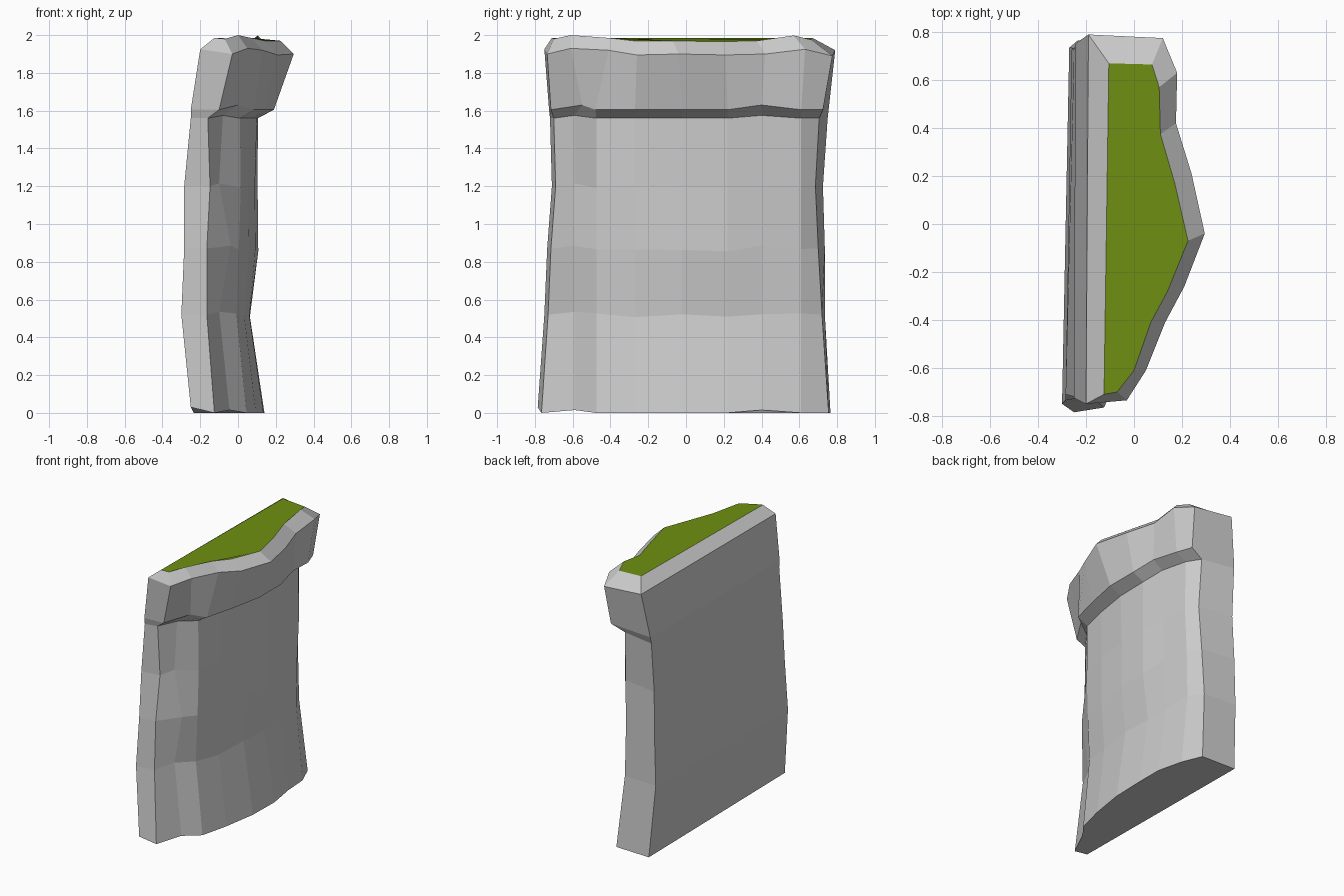
import bpy
import random

if "Cube" in bpy.data.objects:
    bpy.data.objects.remove(bpy.data.objects["Cube"])

random.seed(4)

# Plan outlines run round the rock: back corner, front face, other back corner
BODY_X = [-.25, -.16, -.08, .01, .06, .10, .105, .09, .06, 0, -.25]
BODY_Y = [-.72, -.71, -.59, -.475, -.27, -.02, .22, .40, .61, .70, .74]
LIP = [(-.25, -.725), (-.10, -.715), (0, -.55), (.085, -.48), (.14, -.27), (.19, -.02),
       (.19, .22), (.165, .40), (.14, .61), (.10, .725), (-.24, .755)]
RIM = [(-.2, -.75), (-.03, -.735), (.05, -.61), (.13, -.41), (.21, -.26), (.295, -.04),
       (.24, .21), (.175, .42), (.18, .63), (.12, .775), (-.19, .79)]
CAP = [(-.125, -.71), (-.07, -.70), (0, -.61), (.07, -.41), (.14, -.28), (.225, -.07),
       (.17, .17), (.11, .375), (.105, .57), (.075, .665), (-.105, .67)]
BUMP = [0, 0, 1, 0, 0, 0, 0, 1, 0, 0, 0]      # raised points along each ledge

# Body levels: height, near and far back x, front shift, bow shift, side bulge,
# y of near/far ends, far corner y
LEVELS = [(0, -.25, -.235, .035, 0, 0, -.785, .765, .755),
          (.52, -.30, -.27, -.005, -.04, -.01, -.75, .735, .72),
          (.87, -.285, -.26, -.005, .005, .045, -.735, .735, .70),
          (1.2, -.285, -.25, .012, -.02, -.03, -.71, .725, .685),
          (1.56, -.25, -.245, 0, 0, 0, -.72, .75, .705)]


def body_ring(z, back0, back1, shift, bow, bulge, y0, y1, corner):
    ring = []
    for i, (x, y) in enumerate(zip(BODY_X, BODY_Y)):
        if i == 0:
            ring.append((back0, y0, z if z else .03))
        elif i == 10:
            ring.append((back1, y1, z))
        else:
            y = y0 + .02 if i == 1 else corner if i == 9 else y
            x += shift + bow * max(0, 1 - abs(i - 5.5) / 4) + (bulge if i == 2 else 0)
            rough = 1 if .1 < z < 1.5 and 2 < i < 9 else 0    # chiselled face
            ring.append((x + rough * random.uniform(-.01, .006), y,
                         z + .015 * BUMP[i] + rough * random.uniform(-.015, .01)))
    return ring


def mesh_object(name, verts, faces):
    mesh = bpy.data.meshes.new(name)
    mesh.from_pydata(verts, [], faces)
    mesh.update()
    obj = bpy.data.objects.new(name, mesh)
    bpy.context.collection.objects.link(obj)
    return obj


# Stacked rings: wall, overhanging lip, rim, sloped shoulder
rings = [body_ring(*lv) for lv in LEVELS]
rings.append([(x, y, 1.605 + .025 * b) for (x, y), b in zip(LIP, BUMP)])
rim_z = [1.925, 1.90, 1.93, 1.92, 1.895, 1.90, 1.895, 1.90, 1.925, 1.89, 1.92]
rings.append([(x, y, z) for (x, y), z in zip(RIM, rim_z)])
cap_z = [1.985, 1.98, 2.0, 1.985, 1.97, 1.97, 1.965, 1.97, 1.998, 1.975, 1.985]
cap = [(x, y, z) for (x, y), z in zip(CAP, cap_z)]
rings.append(cap)

n = len(CAP)
verts = [v for ring in rings for v in ring]
faces = [(r * n + i, r * n + (i + 1) % n, (r + 1) * n + (i + 1) % n, (r + 1) * n + i)
         for r in range(len(rings) - 1) for i in range(n)]
faces.append(tuple(reversed(range(n))))        # underside
mesh_object("cliff_rock", verts, faces)

# Grass on top
grass = mesh_object("grass_top", cap, [tuple(range(n))])
green = bpy.data.materials.new("grass_green")
green.diffuse_color = (.16, .28, .006, 1)
green.use_nodes = True
green.node_tree.nodes["Principled BSDF"].inputs["Base Color"].default_value = green.diffuse_color
grass.data.materials.append(green)
